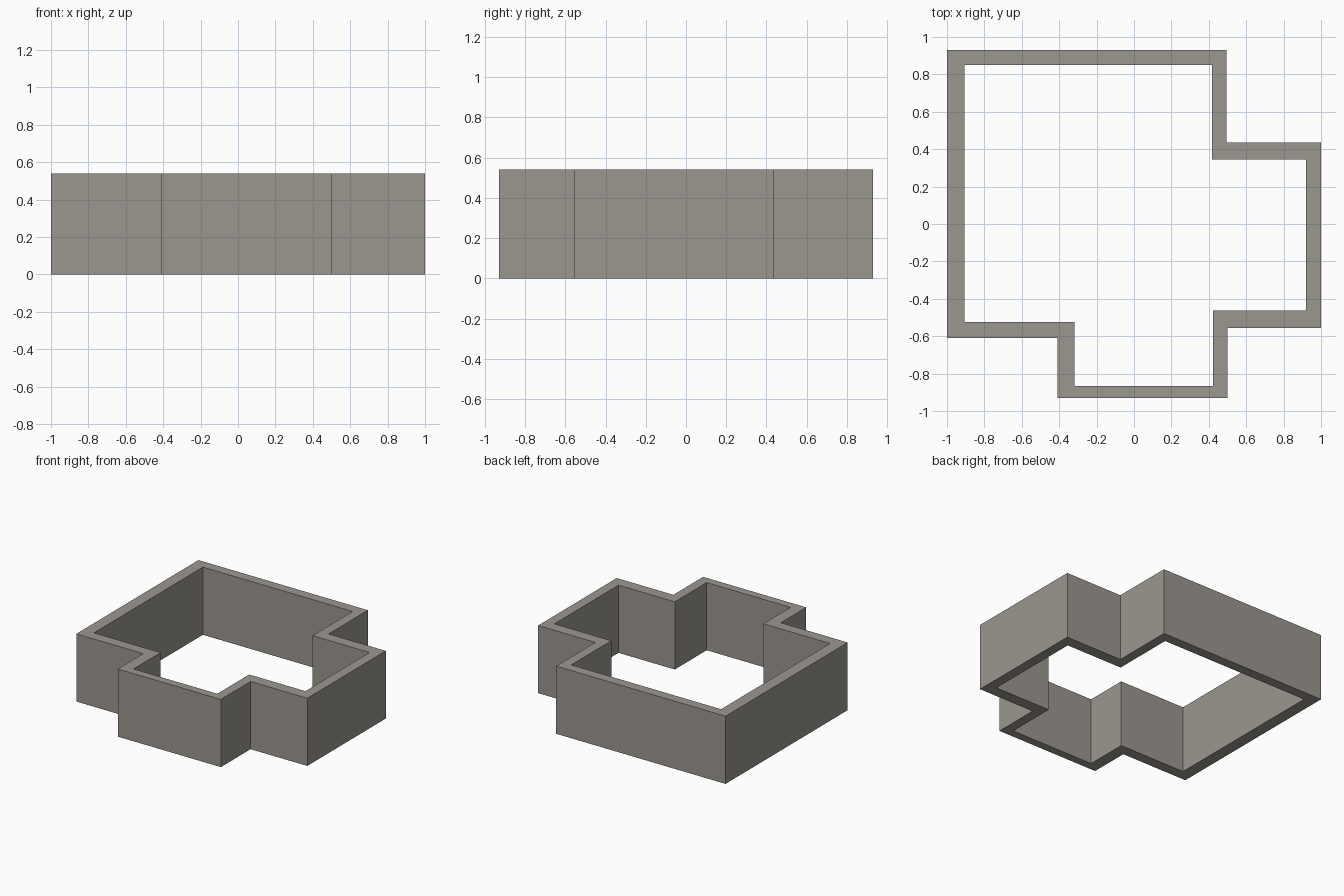
import bpy
import bmesh

if "Cube" in bpy.data.objects:
    bpy.data.objects.remove(bpy.data.objects["Cube"])

HEIGHT = 0.54

# Plan outlines, matching corner for corner
OUTER = [(-1, 0.93), (-1, -0.61), (-0.41, -0.61), (-0.41, -0.93), (0.5, -0.93),
         (0.5, -0.555), (1, -0.555), (1, 0.435), (0.495, 0.435), (0.495, 0.93)]
INNER = [(-0.905, 0.85), (-0.905, -0.523), (-0.317, -0.523), (-0.317, -0.865), (0.423, -0.865),
         (0.423, -0.463), (0.92, -0.463), (0.92, 0.345), (0.417, 0.345), (0.417, 0.85)]

wall_grey = bpy.data.materials.new("warm grey")
wall_grey.diffuse_color = (0.33, 0.31, 0.28, 1)
wall_grey.use_nodes = True
wall_grey.node_tree.nodes["Principled BSDF"].inputs["Base Color"].default_value = wall_grey.diffuse_color

# Wall ring: flat band between the outlines, extruded upward
bm = bmesh.new()
outer = [bm.verts.new((x, y, 0)) for x, y in OUTER]
inner = [bm.verts.new((x, y, 0)) for x, y in INNER]
n = len(OUTER)
band = [bm.faces.new((outer[i], outer[(i + 1) % n], inner[(i + 1) % n], inner[i])) for i in range(n)]
top = bmesh.ops.extrude_face_region(bm, geom=band, use_keep_orig=True)["geom"]
bmesh.ops.translate(bm, verts=[g for g in top if isinstance(g, bmesh.types.BMVert)], vec=(0, 0, HEIGHT))
bmesh.ops.recalc_face_normals(bm, faces=bm.faces)

mesh = bpy.data.meshes.new("perimeter_wall")
bm.to_mesh(mesh)
bm.free()
mesh.materials.append(wall_grey)
wall = bpy.data.objects.new("perimeter_wall", mesh)
bpy.context.collection.objects.link(wall)
